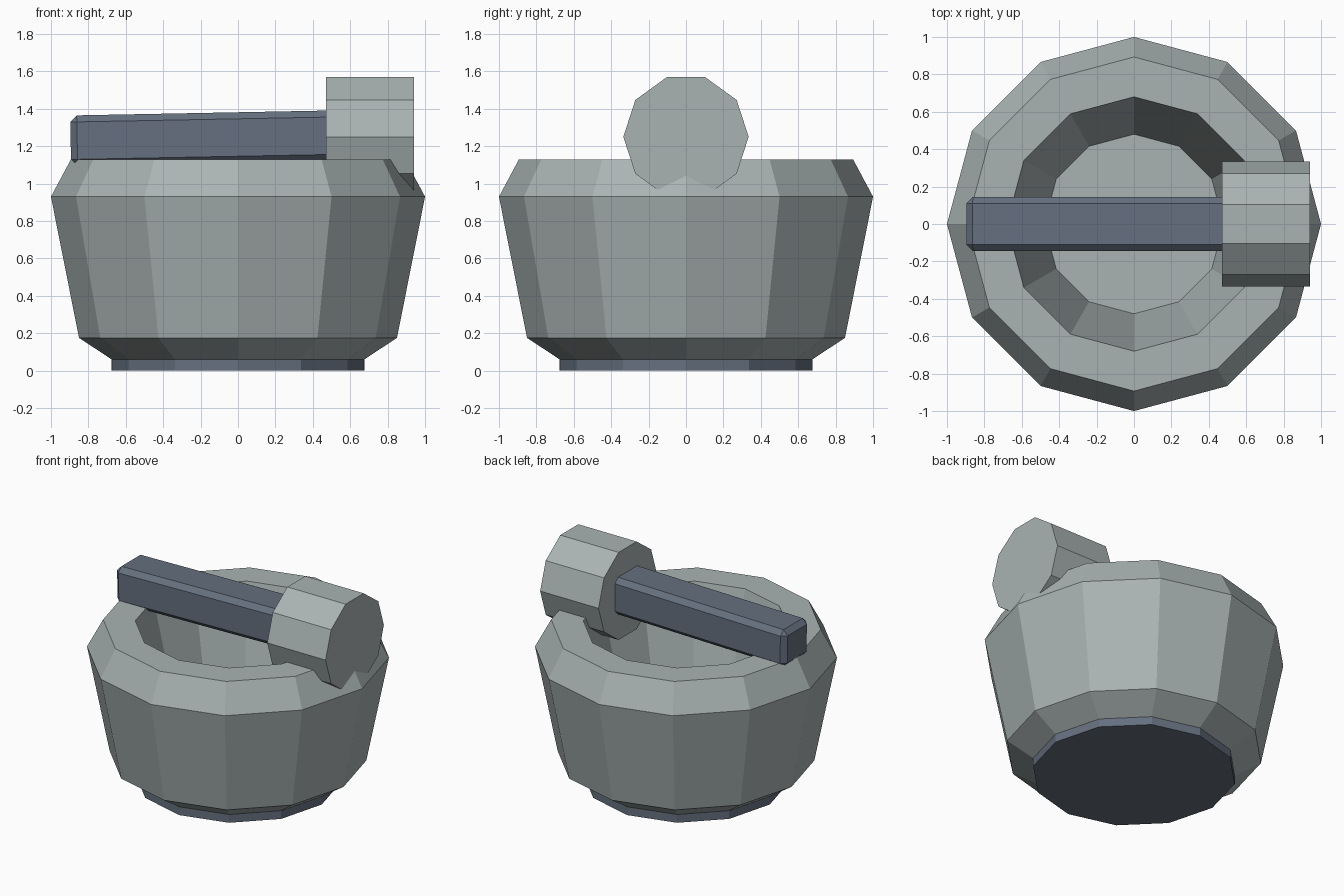
import bpy
import bmesh
import math
from mathutils import Matrix

cube = bpy.data.objects.get("Cube")
if cube:
    bpy.data.objects.remove(cube)


def make_material(name, rgb):
    mat = bpy.data.materials.new(name)
    mat.use_nodes = True
    mat.diffuse_color = (*rgb, 1)
    mat.node_tree.nodes["Principled BSDF"].inputs["Base Color"].default_value = (*rgb, 1)
    return mat


stone = make_material("pale grey stone", (0.40, 0.45, 0.45))
slate = make_material("blue grey slate", (0.13, 0.16, 0.21))


def add_object(name, bm, mat):
    bmesh.ops.recalc_face_normals(bm, faces=bm.faces)
    mesh = bpy.data.meshes.new(name)
    bm.to_mesh(mesh)
    bm.free()
    mesh.materials.append(mat)
    obj = bpy.data.objects.new(name, mesh)
    bpy.context.collection.objects.link(obj)
    return obj


def lathe(name, profile, sides, mat):
    """Faceted solid from (radius, height) rings, capped at both ends."""
    bm = bmesh.new()
    rings = []
    for r, z in profile:
        angles = [math.tau * i / sides for i in range(sides)]
        rings.append([bm.verts.new((r * math.cos(a), r * math.sin(a), z)) for a in angles])
    for low, high in zip(rings, rings[1:]):
        for i in range(sides):
            j = (i + 1) % sides
            bm.faces.new((low[i], low[j], high[j], high[i]))
    bm.faces.new(rings[0])
    bm.faces.new(rings[-1])
    return add_object(name, bm, mat)


# Mortar bowl: outer wall, chamfered rim, hollow and floor
lathe("mortar_bowl",
      [(0.675, 0.06), (0.85, 0.175), (1.0, 0.93), (0.893, 1.13), (0.68, 1.13), (0.48, 0.3)],
      12, stone)

# Foot ring under the bowl
lathe("mortar_foot", [(0.675, 0.0), (0.675, 0.06)], 12, slate)

# Pestle head: ten-sided drum lying along x
head = lathe("pestle_head", [(0.335, 0.47), (0.335, 0.94)], 10, stone)
head.data.transform(Matrix.Translation((0, 0, 1.25))
                    @ Matrix.Rotation(math.pi / 2, 4, "X")
                    @ Matrix.Rotation(math.pi / 2, 4, "Y")
                    @ Matrix.Rotation(math.pi / 2, 4, "Z"))
# Set the drum's axis on x with a vertex pointing along y
axis_map = Matrix(((0, 0, 1, 0), (1, 0, 0, 0), (0, 1, 0, 0), (0, 0, 0, 1)))
head.data.transform((Matrix.Translation((0, 0, 1.25))
                     @ Matrix.Rotation(math.pi / 2, 4, "X")
                     @ Matrix.Rotation(math.pi / 2, 4, "Y")
                     @ Matrix.Rotation(math.pi / 2, 4, "Z")).inverted())
head.data.transform(Matrix.Translation((0, 0, 1.25)) @ axis_map)

# Pestle handle: chamfered square bar, tilted slightly up towards the head
bm = bmesh.new()
bmesh.ops.create_cube(bm, size=1)
bmesh.ops.scale(bm, vec=(1.44, 0.29, 0.27), verts=bm.verts)
bmesh.ops.bevel(bm, geom=bm.edges[:], offset=0.035, segments=1, affect="EDGES")
bmesh.ops.rotate(bm, cent=(0, 0, 0), matrix=Matrix.Rotation(math.radians(-1.1), 3, "Y"), verts=bm.verts)
bmesh.ops.translate(bm, vec=(-0.175, 0, 1.243), verts=bm.verts)
add_object("pestle_handle", bm, slate)
